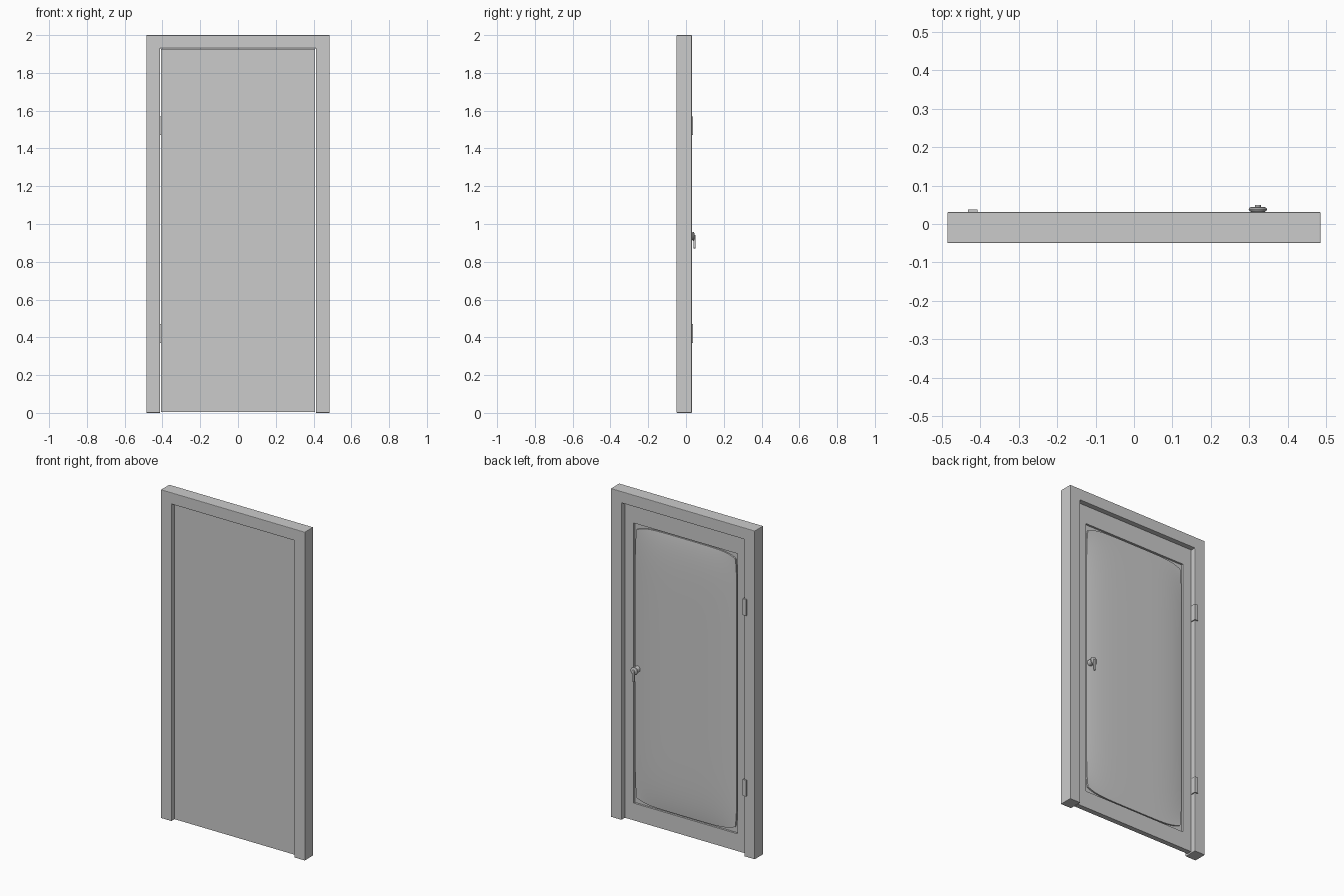
import bpy, bmesh, math
from mathutils import Matrix

if "Cube" in bpy.data.objects:
    bpy.data.objects.remove(bpy.data.objects["Cube"])

grey = bpy.data.materials.new("plain grey")
grey.diffuse_color = (0.6, 0.6, 0.6, 1)
grey.use_nodes = True
grey.node_tree.nodes["Principled BSDF"].inputs["Base Color"].default_value = grey.diffuse_color


def finish(name, bm, bevel=0.0, segments=2, smooth=True):
    bmesh.ops.recalc_face_normals(bm, faces=bm.faces)
    me = bpy.data.meshes.new(name)
    bm.to_mesh(me)
    bm.free()
    ob = bpy.data.objects.new(name, me)
    bpy.context.collection.objects.link(ob)
    me.materials.append(grey)
    if bevel:
        mod = ob.modifiers.new("bevel", "BEVEL")
        mod.width, mod.segments = bevel, segments
    if smooth:
        bpy.ops.object.select_all(action="DESELECT")
        ob.select_set(True)
        bpy.context.view_layer.objects.active = ob
        bpy.ops.object.shade_smooth_by_angle(angle=math.radians(35))
    return ob


def box(name, x0, x1, y0, y1, z0, z1, bevel=0.0):
    bm = bmesh.new()
    bmesh.ops.create_cube(bm, size=1)
    for v in bm.verts:
        v.co = ((x0 + x1) / 2 + v.co.x * (x1 - x0),
                (y0 + y1) / 2 + v.co.y * (y1 - y0),
                (z0 + z1) / 2 + v.co.z * (z1 - z0))
    return finish(name, bm, bevel, smooth=False)


def prism(name, outline, y0, y1, bevel=0.0):
    """Extrude an x-z outline along y."""
    bm = bmesh.new()
    face = bm.faces.new([bm.verts.new((x, y0, z)) for x, z in outline])
    ext = bmesh.ops.extrude_face_region(bm, geom=[face])["geom"]
    bmesh.ops.translate(bm, vec=(0, y1 - y0, 0),
                        verts=[g for g in ext if isinstance(g, bmesh.types.BMVert)])
    return finish(name, bm, bevel, smooth=False)


def lathe(name, profile, centre, steps=32):
    """Spin (radius, y) points around a y axis."""
    bm = bmesh.new()
    verts = [bm.verts.new((r, y, 0)) for r, y in profile]
    edges = [bm.edges.new(p) for p in zip(verts, verts[1:])]
    bmesh.ops.spin(bm, geom=verts + edges, cent=(0, 0, 0), axis=(0, 1, 0),
                   angle=math.tau, steps=steps)
    bmesh.ops.remove_doubles(bm, verts=bm.verts, dist=1e-5)
    bmesh.ops.translate(bm, verts=bm.verts, vec=centre)
    return finish(name, bm)


# Door frame: two posts and a header in one outline
W, IN, TOP = 0.485, 0.413, 1.93
prism("door_frame", [(-W, 0), (-IN, 0), (-IN, TOP), (IN, TOP), (IN, 0),
                     (W, 0), (W, 2), (-W, 2)], -0.05, 0.031, 0.003)

# Door leaf: flat front board with a raised border round a pocket at the back
LX, LZ0, LZ1 = 0.408, 0.005, 1.927
PX, PZ0, PZ1 = 0.35, 0.11, 1.815
FRONT, FLOOR, BACK = -0.027, -0.008, 0.004
box("leaf_board", -LX, LX, FRONT, FLOOR, LZ0, LZ1)
for side, s in (("left", -1), ("right", 1)):
    box("leaf_stile_" + side, *sorted((s * PX, s * LX)), FLOOR, BACK, LZ0, LZ1)
box("leaf_bottom_rail", -PX, PX, FLOOR, BACK, LZ0, PZ0)
box("leaf_top_rail", -PX, PX, FLOOR, BACK, PZ1, LZ1)

# Padded panel: pillow surface with softened corners, set in the pocket
bm = bmesh.new()
NX, NZ = 28, 48
hx, hz, zc = PX - 0.008, (PZ1 - PZ0) / 2 - 0.008, (PZ0 + PZ1) / 2
rows = []
for j in range(NZ + 1):
    row = []
    for i in range(NX + 1):
        u = math.sin((i / NX - 0.5) * math.pi)   # denser near the edges
        v = math.sin((j / NZ - 0.5) * math.pi)
        x = u * (hx - 0.010 * abs(v) ** 12)
        z = zc + v * (hz - 0.028 * abs(u) ** 6)
        y = 0.001 + 0.014 * (1 - abs(u) ** 4) * (1 - abs(v) ** 8)
        row.append(bm.verts.new((x, y, z)))
    rows.append(row)
for a, b in zip(rows, rows[1:]):
    for i in range(NX):
        bm.faces.new((a[i], a[i + 1], b[i + 1], b[i]))
rim = [e for e in bm.edges if e.is_boundary]
skirt = bmesh.ops.extrude_edge_only(bm, edges=rim)["geom"]
for g in skirt:
    if isinstance(g, bmesh.types.BMVert):
        g.co.y = FLOOR
finish("padded_panel", bm)

# Hinges
for name, z in (("lower", 0.42), ("upper", 1.52)):
    box("hinge_" + name, -0.431, -0.407, 0.004, 0.038, z - 0.05, z + 0.05, 0.001)

# Handle: rounded rosette, hub and hanging lever
HX, HZ = 0.322, 0.935
lathe("handle_rosette", [(0, 0.004), (0.018, 0.004), (0.018, 0.032), (0.022, 0.034),
                         (0.024, 0.038), (0.022, 0.042), (0.018, 0.044), (0, 0.044)],
      (HX, 0, HZ))
lever = []
for cz, r, start in ((HZ, 0.008, 0), (0.877, 0.007, math.pi)):
    lever += [(HX + r * math.cos(start + k * math.pi / 8),
               cz + r * math.sin(start + k * math.pi / 8)) for k in range(9)]
prism("handle_lever", lever, 0.040, 0.050, 0.002)
